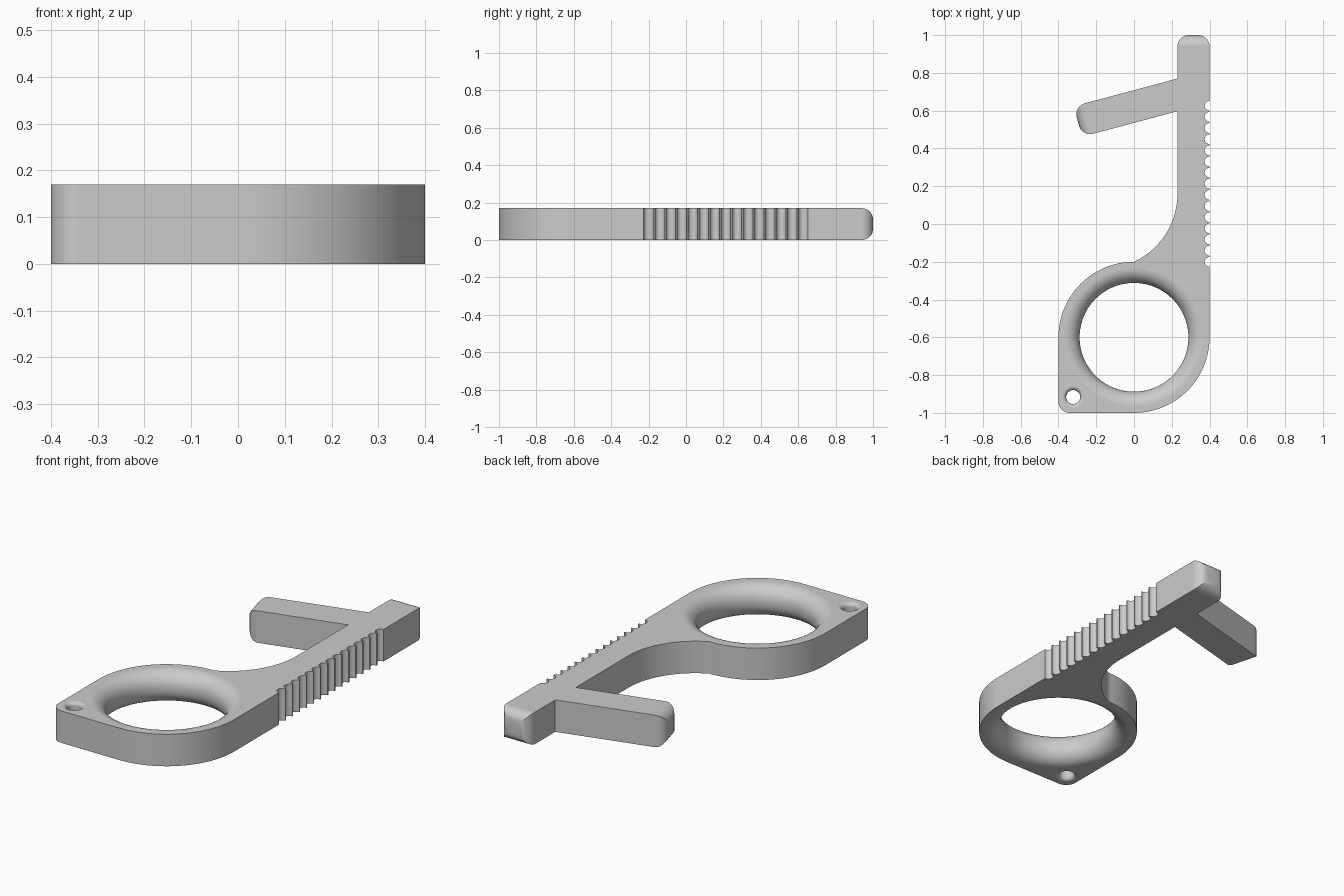
import bpy, bmesh
from math import cos, sin, pi, radians, atan2
from mathutils import Vector

default_cube = bpy.data.objects.get("Cube")
if default_cube:
    bpy.data.objects.remove(default_cube, do_unlink=True)

HEIGHT = 0.17
STEM_IN, STEM_OUT = 0.23, 0.40
END_ROUND = 0.06

grey = bpy.data.materials.new("plain_grey")
grey.use_nodes = True
colour = (0.6, 0.6, 0.6, 1)
grey.diffuse_color = colour
grey.node_tree.nodes["Principled BSDF"].inputs["Base Color"].default_value = colour


def arc(cx, cy, r, start, end, steps):
    """Points on an arc, angles in degrees."""
    angles = [radians(start + (end - start) * i / steps) for i in range(steps + 1)]
    return [(cx + r * cos(a), cy + r * sin(a)) for a in angles]


def make_object(name, bm):
    bmesh.ops.recalc_face_normals(bm, faces=bm.faces)
    mesh = bpy.data.meshes.new(name)
    bm.to_mesh(mesh)
    bm.free()
    mesh.materials.append(grey)
    obj = bpy.data.objects.new(name, mesh)
    bpy.context.collection.objects.link(obj)
    return obj


# Outline, anticlockwise: key corner, ring, grip notches, stem end, hook, inner curve
outline = arc(-0.34, -0.94, 0.06, 180, 270, 10)
outline += arc(0, -0.6, 0.4, -90, 0, 32)
for i in range(15):
    outline += arc(STEM_OUT, -0.2 + i * 0.059, 0.026, 270, 90, 12)
stem_end = [(STEM_OUT, 1.0), (STEM_IN, 1.0)]
outline += stem_end
hook_end = [(-0.319, 0.623), (-0.275, 0.462)]
outline += [(STEM_IN, 0.77)] + hook_end + [(STEM_IN, 0.597)]
curve_x, curve_y = -0.167, 0.16
outline += arc(curve_x, curve_y, STEM_IN - curve_x, 0,
               atan2(-0.2 - curve_y, -curve_x) * 180 / pi, 20)
outline += arc(0, -0.6, 0.4, 90, 180, 32)[1:]

# Body: extruded outline
bm = bmesh.new()
base = bm.faces.new([bm.verts.new((x, y, 0)) for x, y in outline])
result = bmesh.ops.extrude_face_region(bm, geom=[base])
top = [v for v in result["geom"] if isinstance(v, bmesh.types.BMVert)]
bmesh.ops.translate(bm, verts=top, vec=(0, 0, HEIGHT))
bmesh.ops.recalc_face_normals(bm, faces=bm.faces)

# Round all four edges of the stem end and the hook end
round_edges = set()
for end in (stem_end, hook_end):
    for face in bm.faces:
        if len(face.verts) == 4 and all(
                min((v.co.xy - Vector(p)).length for p in end) < 1e-4 for v in face.verts):
            round_edges.update(face.edges)
bmesh.ops.bevel(bm, geom=list(round_edges), offset=END_ROUND, segments=8,
                profile=0.5, affect='EDGES', clamp_overlap=False)
body = make_object("door_hook_body", bm)


def cut_flared_hole(name, x, y, radius, fillet, sides):
    """Subtract a round hole whose upper and lower rims are rounded outwards."""
    wide = radius + fillet
    profile = [(0, -0.02), (wide, -0.02)]
    profile += arc(wide, fillet, fillet, 270, 180, 10)
    profile += arc(wide, HEIGHT - fillet, fillet, 180, 90, 10)
    profile += [(wide, HEIGHT + 0.02), (0, HEIGHT + 0.02)]
    bm = bmesh.new()
    verts = [bm.verts.new((r, 0, z)) for r, z in profile]
    edges = [bm.edges.new(pair) for pair in zip(verts, verts[1:])]
    bmesh.ops.spin(bm, geom=verts + edges, cent=(0, 0, 0), axis=(0, 0, 1),
                   angle=2 * pi, steps=sides)
    bmesh.ops.remove_doubles(bm, verts=bm.verts, dist=1e-5)
    cutter = make_object(name, bm)
    cutter.location = (x, y, 0)
    cutter.hide_render = True
    bpy.context.view_layer.update()
    boolean = body.modifiers.new(name, 'BOOLEAN')
    boolean.operation = 'DIFFERENCE'
    boolean.solver = 'EXACT'
    boolean.object = cutter
    bpy.ops.object.modifier_apply(modifier=boolean.name)
    bpy.data.objects.remove(cutter, do_unlink=True)


bpy.ops.object.select_all(action='DESELECT')
bpy.context.view_layer.objects.active = body
body.select_set(True)

# Finger hole and keyring hole
cut_flared_hole("finger_hole_cutter", 0, -0.6, 0.288, 0.08, 96)
cut_flared_hole("keyring_hole_cutter", -0.322, -0.916, 0.037, 0.02, 40)

# Smooth curves, flat tops and sharp outline edges
bpy.ops.object.shade_smooth_by_angle(angle=radians(30))
weighted = body.modifiers.new("weighted_normals", 'WEIGHTED_NORMAL')
weighted.keep_sharp = True
